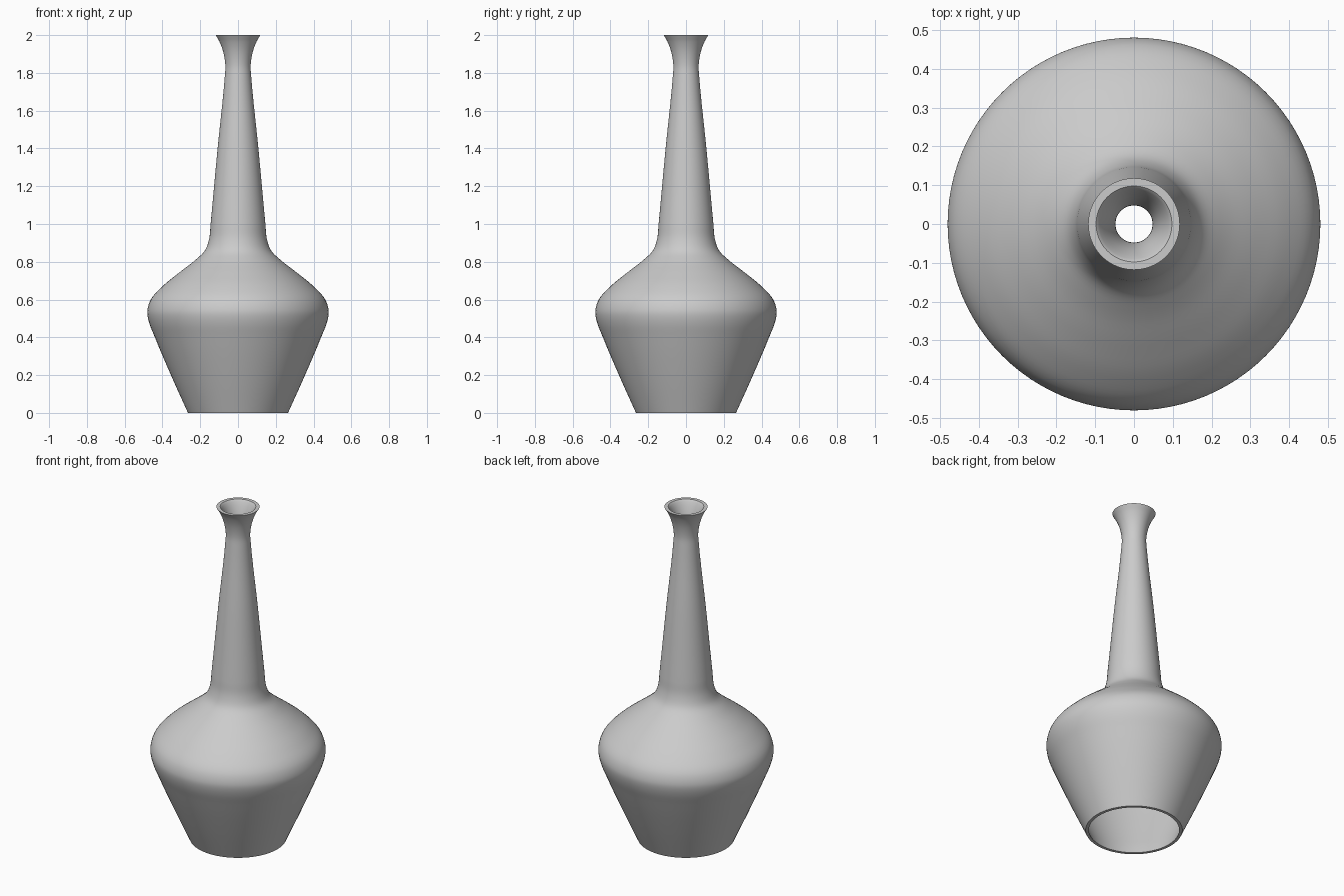
import bpy, bmesh, math
from mathutils import Vector

cube = bpy.data.objects.get("Cube")
if cube:
    bpy.data.objects.remove(cube, do_unlink=True)

WALL = 0.019
HEIGHT = 2.0
SIDES = 96

# Outer silhouette of the vase: (radius, height), foot to lip
OUTLINE = [(0.265, 0), (0.355, 0.2), (0.44, 0.4), (0.474, 0.49), (0.48, 0.54),
           (0.462, 0.6), (0.40, 0.67), (0.315, 0.74), (0.225, 0.81), (0.175, 0.86),
           (0.153, 0.92), (0.145, 1.0), (0.108, 1.4), (0.07, 1.78),
           (0.067, 1.84), (0.078, 1.91), (0.098, 1.965), (0.118, HEIGHT)]


def smooth_path(points, steps=5):
    """Rounded curve through the points, with tangents scaled to each span."""
    pts = [Vector(p) for p in points]
    pts = [2 * pts[0] - pts[1]] + pts + [2 * pts[-1] - pts[-2]]
    path = []
    for a, b, c, d in zip(pts, pts[1:], pts[2:], pts[3:]):
        span = (c - b).length
        t0 = ((c - b).normalized() + (b - a).normalized()) * span / 2
        t1 = ((d - c).normalized() + (c - b).normalized()) * span / 2
        for i in range(steps):
            t = i / steps
            path.append(b * (2*t**3 - 3*t*t + 1) + t0 * (t**3 - 2*t*t + t)
                        + c * (3*t*t - 2*t**3) + t1 * (t**3 - t*t))
    return path + [pts[-2]]


def inset_path(path, thickness):
    """Inner wall, parallel to the outer one and level at both openings."""
    inner = []
    for i, p in enumerate(path):
        along = (path[min(i + 1, len(path) - 1)] - path[max(i - 1, 0)]).normalized()
        q = p + Vector((-along.y, along.x)) * thickness
        if i in (0, len(path) - 1):
            q.y = p.y
        inner.append(Vector((q.x, min(max(q.y, 0), HEIGHT))))
    return inner


def lathe(name, loop, sides, material):
    """Turn a closed profile loop around the z axis."""
    bm = bmesh.new()
    rings = []
    for s in range(sides):
        a = math.tau * s / sides
        rings.append([bm.verts.new((p.x * math.cos(a), p.x * math.sin(a), p.y)) for p in loop])
    for s in range(sides):
        r0, r1 = rings[s], rings[(s + 1) % sides]
        for i in range(len(loop)):
            j = (i + 1) % len(loop)
            bm.faces.new((r0[i], r1[i], r1[j], r0[j]))
    bmesh.ops.recalc_face_normals(bm, faces=bm.faces)
    mesh = bpy.data.meshes.new(name)
    bm.to_mesh(mesh)
    bm.free()
    mesh.materials.append(material)
    obj = bpy.data.objects.new(name, mesh)
    bpy.context.collection.objects.link(obj)
    return obj


# Plain grey ceramic
grey = bpy.data.materials.new("grey_ceramic")
grey.use_nodes = True
colour = (0.6, 0.6, 0.6, 1)
grey.diffuse_color = colour
grey.node_tree.nodes["Principled BSDF"].inputs["Base Color"].default_value = colour

# Hollow vase body, open at the lip and the foot
outer = smooth_path(OUTLINE)
vase = lathe("vase", outer + inset_path(outer, WALL)[::-1], SIDES, grey)

bpy.ops.object.select_all(action='DESELECT')
vase.select_set(True)
bpy.context.view_layer.objects.active = vase
bpy.ops.object.shade_smooth_by_angle(angle=math.radians(40))
